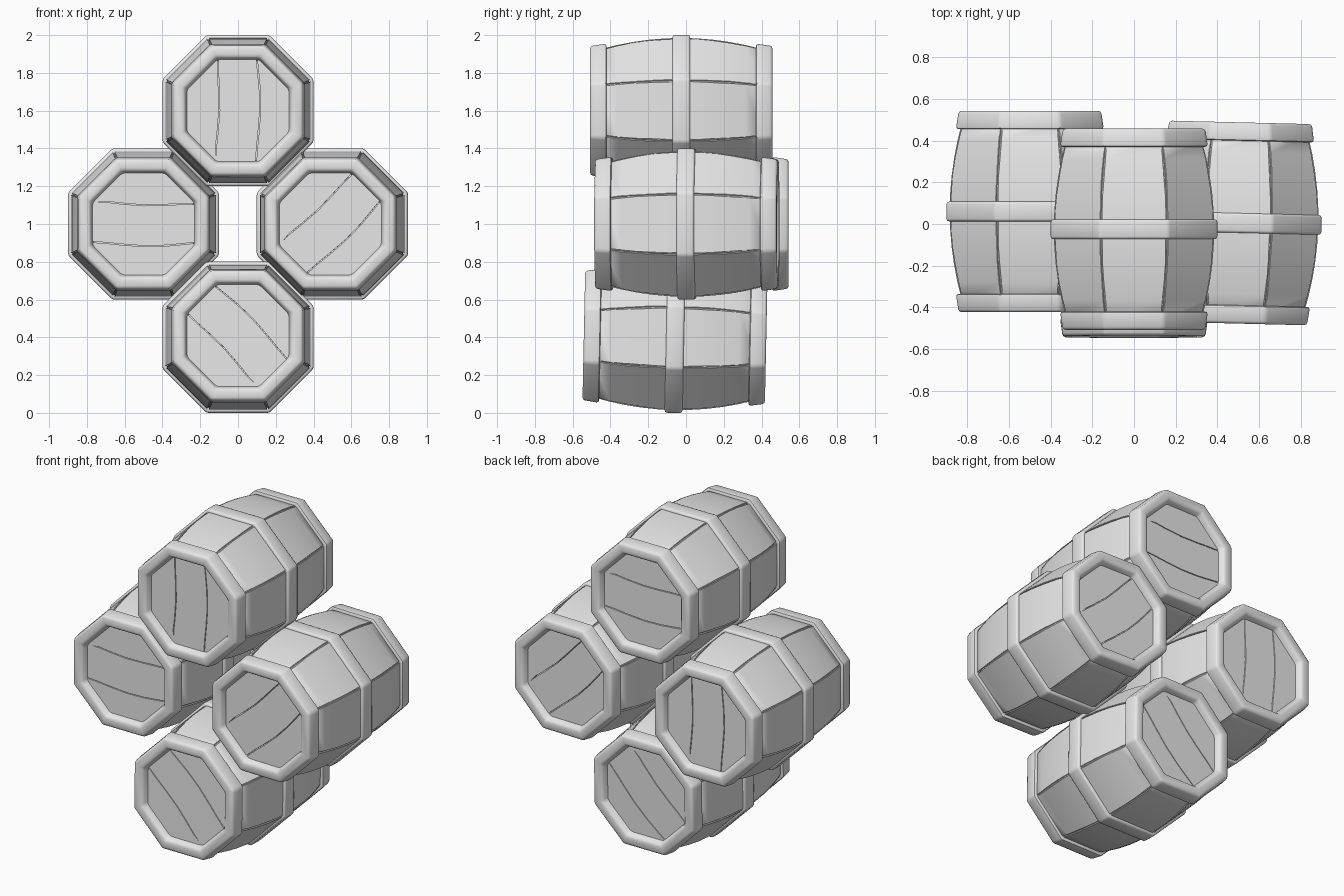
import bpy, bmesh
from math import sin, cos, tan, pi, radians
from mathutils import Matrix, Vector

cube = bpy.data.objects.get("Cube")
if cube:
    bpy.data.objects.remove(cube, do_unlink=True)

SIDES = 8
HALF = pi / SIDES

grey = bpy.data.materials.new("plain_grey")
grey.use_nodes = True
grey.diffuse_color = (0.8, 0.8, 0.8, 1)
grey.node_tree.nodes["Principled BSDF"].inputs["Base Color"].default_value = (0.8, 0.8, 0.8, 1)


def finish(bm, name, bevel=0.0, segments=1):
    """Round the hard edges and turn the bmesh into a shaded mesh."""
    bmesh.ops.recalc_face_normals(bm, faces=bm.faces[:])
    if bevel:
        edges = [e for e in bm.edges if e.calc_face_angle(0) > radians(25)]
        bmesh.ops.bevel(bm, geom=edges, offset=bevel, segments=segments,
                        profile=0.5, affect='EDGES', clamp_overlap=True)
    mesh = bpy.data.meshes.new(name)
    bm.to_mesh(mesh)
    bm.free()
    mesh.materials.append(grey)
    mesh.shade_smooth()
    mesh.set_sharp_from_angle(angle=radians(40 if segments == 1 else 50))
    return mesh


def loft(bm, profile, closed):
    """Sweep (apothem, y) points round the octagon; cap it if not closed."""
    rings = []
    for r, y in profile:
        rad = r / cos(HALF)
        rings.append([bm.verts.new((rad * cos(a), y, rad * sin(a)))
                      for a in (HALF * (2 * k + 1) for k in range(SIDES))])
    pairs = list(zip(rings, rings[1:]))
    if closed:
        pairs.append((rings[-1], rings[0]))
    else:
        bm.faces.new(rings[0])
        bm.faces.new(rings[-1])
    for a, b in pairs:
        for k in range(SIDES):
            n = (k + 1) % SIDES
            bm.faces.new((a[k], a[n], b[n], b[k]))


def plank(bm, rows):
    """Solid strip from rows of four corner points."""
    rings = [[bm.verts.new(p) for p in row] for row in rows]
    bm.faces.new(rings[0])
    bm.faces.new(rings[-1])
    for a, b in zip(rings, rings[1:]):
        for k in range(4):
            n = (k + 1) % 4
            bm.faces.new((a[k], a[n], b[n], b[k]))


def belly(y):
    return 0.385 - 0.052 * (y / 0.4) ** 2


# Core behind the gaps between the staves
def make_core():
    bm = bmesh.new()
    steps = [i * 0.084 - 0.42 for i in range(11)]
    loft(bm, [(belly(y) - 0.008, y) for y in steps], False)
    return finish(bm, "core")


# Eight bowed staves with narrow, slightly wandering seams
def make_staves():
    bm = bmesh.new()
    steps = [i * 0.085 - 0.425 for i in range(11)]
    for k in range(SIDES):
        turn = Matrix.Rotation(2 * HALF * k, 4, 'Y')
        rows = []
        for i, y in enumerate(steps):
            r = belly(y)
            w = r * tan(HALF) - 0.003 - 0.0015 * (1 + sin(i * 1.7 + k))
            inner = w - 0.012
            rows.append([turn @ Vector(p) for p in
                         ((-w, y, r), (w, y, r), (inner, y, r - 0.03), (-inner, y, r - 0.03))])
        plank(bm, rows)
    return finish(bm, "staves", 0.002)


# Broad hoop round the middle and a rim hoop on each end
def make_middle_hoop():
    bm = bmesh.new()
    loft(bm, [(0.36, -0.047), (0.4, -0.047), (0.4, 0.047), (0.36, 0.047)], True)
    return finish(bm, "middle_hoop", 0.012, 2)


def make_rim():
    bm = bmesh.new()
    loft(bm, [(0.31, -0.395), (0.355, -0.395), (0.342, -0.483),
              (0.283, -0.483), (0.265, -0.43), (0.265, -0.4)], True)
    return finish(bm, "rim_hoop", 0.014, 2)


# Recessed head of three planks with bent seams
def make_head():
    bm = bmesh.new()
    a = 0.28
    gap = 0.0025
    levels = [-a, -0.19, -a * tan(HALF), 0.0, a * tan(HALF), 0.19, a]

    def width(z):
        return min(a, a * 2 ** 0.5 - abs(z))

    def left_seam(z):
        return -0.107 + 0.03 * z + 0.008 * cos(z * 11)

    def right_seam(z):
        return 0.106 + 0.012 * cos(z * 9 - 0.3)

    bounds = [(lambda z: -width(z), lambda z: left_seam(z) - gap),
              (lambda z: left_seam(z) + gap, lambda z: right_seam(z) - gap),
              (lambda z: right_seam(z) + gap, width)]
    for lo, hi in bounds:
        rows = []
        for z in levels:
            w = width(z)
            x0 = max(-w, min(w - 0.004, lo(z)))
            x1 = max(x0 + 0.004, min(w, hi(z)))
            rows.append([(x0, -0.445, z), (x1, -0.445, z), (x1, -0.415, z), (x0, -0.415, z)])
        plank(bm, rows)
    return finish(bm, "head_planks")


core, staves = make_core(), make_staves()
hoop, rim, head = make_middle_hoop(), make_rim(), make_head()

# The back end is the front end turned round, its planks at right angles
half_turn = Matrix.Rotation(pi, 4, 'Z')
cross = half_turn @ Matrix.Rotation(pi / 2, 4, 'Y')
ident = Matrix.Identity(4)
parts = [("core", core, ident), ("staves", staves, ident),
         ("middle_hoop", hoop, ident), ("front_rim", rim, ident),
         ("back_rim", rim, half_turn), ("front_head", head, ident),
         ("back_head", head, cross)]

# name, centre, roll, pitch, yaw in degrees
barrels = [("top", (0, -0.025, 1.6), 0, 0, 0),
           ("left", (0.5, 0.005, 1.0), 45, 0, -1.4),
           ("right", (-0.5, 0.06, 1.0), 90, 0, 0),
           ("bottom", (0, -0.058, 0.4), -45, -1.2, 0)]

for side, centre, roll, pitch, yaw in barrels:
    place = (Matrix.Translation(centre) @ Matrix.Rotation(radians(yaw), 4, 'Z')
             @ Matrix.Rotation(radians(pitch), 4, 'X')
             @ Matrix.Rotation(radians(roll), 4, 'Y'))
    for part, mesh, local in parts:
        obj = bpy.data.objects.new(f"{side}_barrel_{part}", mesh)
        bpy.context.collection.objects.link(obj)
        obj.matrix_world = place @ local
